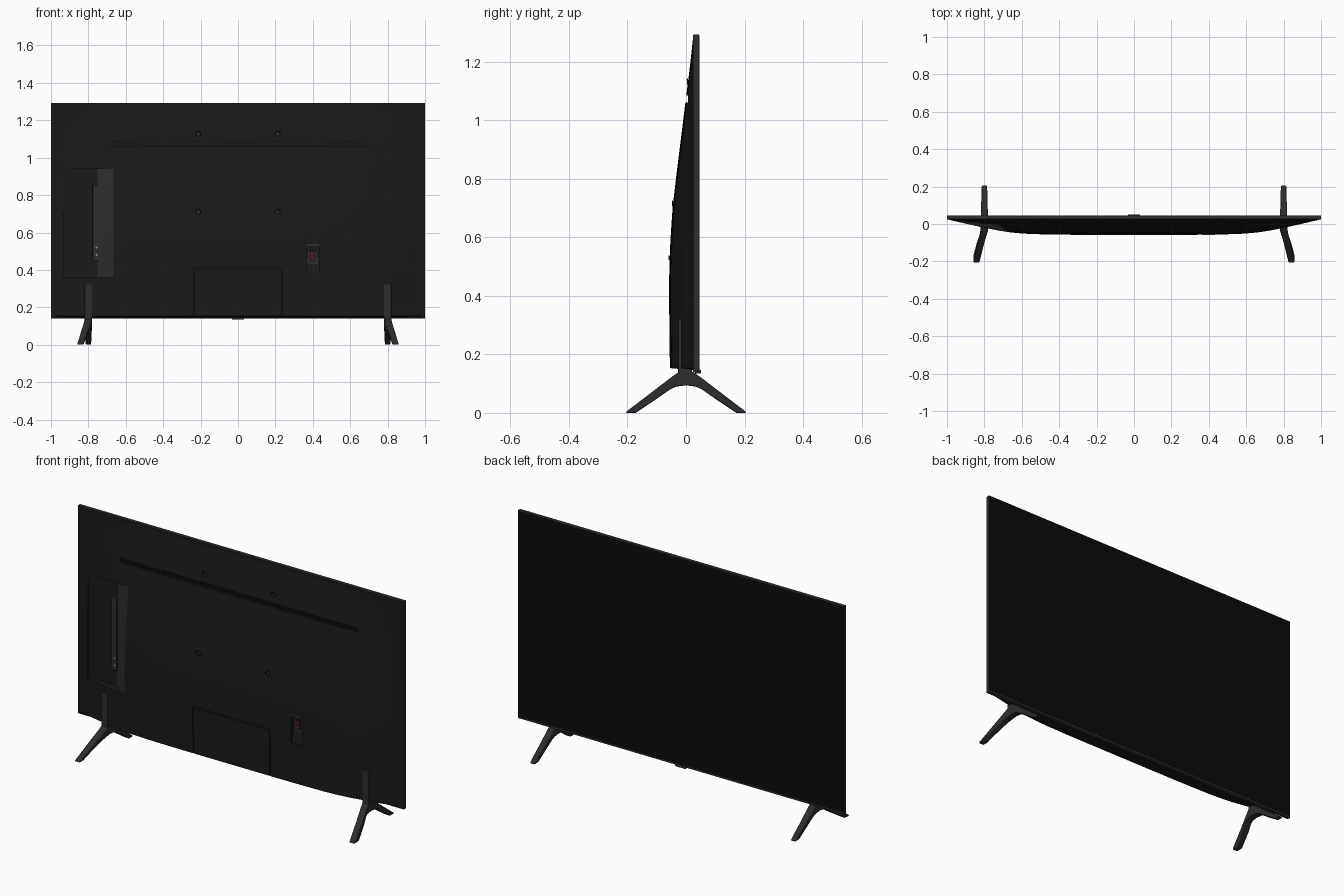
import bpy, bmesh, math
from mathutils import Vector

if "Cube" in bpy.data.objects:
    bpy.data.objects.remove(bpy.data.objects["Cube"])


def material(name, r, g, b):
    m = bpy.data.materials.new(name)
    m.diffuse_color = (r, g, b, 1)
    m.use_nodes = True
    m.node_tree.nodes["Principled BSDF"].inputs["Base Color"].default_value = m.diffuse_color
    return m


BODY = material("body_black", .010, .010, .010)
TRIM = material("trim_grey", .026, .026, .026)
GLASS = material("screen_black", .003, .003, .003)
RED = material("socket_red", .25, .01, .01)
METAL = material("port_metal", .3, .3, .3)


def make(name, bm, mat):
    bmesh.ops.recalc_face_normals(bm, faces=bm.faces)
    me = bpy.data.meshes.new(name)
    bm.to_mesh(me)
    bm.free()
    ob = bpy.data.objects.new(name, me)
    bpy.context.collection.objects.link(ob)
    me.materials.append(mat)
    return ob


def add_box(bm, x, y, z):
    vs = bmesh.ops.create_cube(bm, size=1)["verts"]
    for v in vs:
        v.co = Vector([(r[0] + r[1]) / 2 + c * (r[1] - r[0]) for c, r in zip(v.co, (x, y, z))])


def box(name, x, y, z, mat, bevel=0):
    bm = bmesh.new()
    add_box(bm, x, y, z)
    if bevel:
        bmesh.ops.bevel(bm, geom=bm.edges[:], offset=bevel, segments=2, affect='EDGES', profile=.5)
    return make(name, bm, mat)


def loft(name, rings, mat):
    bm = bmesh.new()
    rows = [[bm.verts.new(p) for p in r] for r in rings]
    n = len(rows[0])
    for a, b in zip(rows, rows[1:]):
        for i in range(n):
            j = (i + 1) % n
            bm.faces.new((a[i], a[j], b[j], b[i]))
    bm.faces.new(rows[0])
    bm.faces.new(rows[-1])
    return make(name, bm, mat)


def cylinder(name, x, y, z, r, depth, mat):
    bpy.ops.mesh.primitive_cylinder_add(vertices=20, radius=r, depth=depth, location=(x, y, z),
                                        rotation=(math.pi / 2, 0, 0))
    ob = bpy.context.object
    ob.name = name
    ob.data.materials.append(mat)
    return ob


def smooth(ob, angle=30):
    bpy.ops.object.select_all(action='DESELECT')
    ob.select_set(True)
    bpy.context.view_layer.objects.active = ob
    bpy.ops.object.shade_smooth_by_angle(angle=math.radians(angle))


def interp(knots, t):
    for (a, u), (b, v) in zip(knots, knots[1:]):
        if t <= b:
            return u + (v - u) * (t - a) / (b - a)
    return knots[-1][1]


# Back surface: depth by height times falloff towards the sides
DEPTH = [(.15, .082), (.30, .084), (.45, .085), (.58, .081), (.70, .073), (.82, .059),
         (.94, .044), (1.07, .028), (1.18, .014), (1.29, .002)]
FALL = [(0, 1), (.3, 1), (.45, .98), (.55, .95), (.62, .9), (.7, .79), (.8, .56), (.9, .3), (1, .02)]


def surf(x, z):
    return .027 - interp(DEPTH, z) * interp(FALL, abs(x))


# Back shell
NX, NZ = 50, 28
bm = bmesh.new()
grid = []
for j in range(NZ + 1):
    z = .153 + (1.287 - .153) * j / NZ
    row = []
    for i in range(NX + 1):
        x = -.997 + 1.994 * i / NX
        row.append(bm.verts.new((x, surf(x, z), z)))
    grid.append(row)
for a, b in zip(grid, grid[1:]):
    for i in range(NX):
        bm.faces.new((a[i], a[i + 1], b[i + 1], b[i]))
rim = [e for e in bm.edges if e.is_boundary]
new = bmesh.ops.extrude_edge_only(bm, edges=rim)["geom"]
for v in [g for g in new if isinstance(g, bmesh.types.BMVert)]:
    v.co.y = .035
    if v.co.z < .16:
        v.co.z = .145
bmesh.ops.contextual_create(bm, geom=[e for e in bm.edges if e.is_boundary])
shell = make("back_shell", bm, BODY)

# Cutters: vent slot, port bay, cover seams, power bay, mount holes
cutters = [
    box("cut_vent", (-.73, .73), (-.1, .014), (1.06, 1.084), BODY),
    box("cut_ports", (-.93, -.665), (-.1, .02), (.36, .94), BODY),
    box("cut_seam_top", (-.238, .238), (-.1, -.046), (.406, .413), BODY),
]
for s in (-1, 1):
    cutters.append(box("cut_seam_side", (s * .235 - .003, s * .235 + .003), (-.1, -.046), (.1, .4085), BODY))
power = [(-.1, .535), (-.02, .525), (-.02, .5), (-.05, .372), (-.1, .37)]
cutters.append(loft("cut_power", [[(x, y, z) for y, z in power] for x in (.365, .432)], BODY))
holes = [(x, z) for x in (-.212, .212) for z in (.71, 1.127)]
for x, z in holes:
    cutters.append(cylinder("cut_hole", x, surf(x, z), z, .014, .024, BODY))
for c in cutters:
    c.hide_render = True
    mod = shell.modifiers.new("cut", 'BOOLEAN')
    mod.operation, mod.object, mod.solver = 'DIFFERENCE', c, 'EXACT'
dg = bpy.context.evaluated_depsgraph_get()
cut_mesh = bpy.data.meshes.new_from_object(shell.evaluated_get(dg))
shell.modifiers.clear()
shell.data = cut_mesh
for c in cutters:
    bpy.data.objects.remove(c)
smooth(shell, 20)

# Panel frame and screen
box("panel_frame", (-1, 1), (.025, .045), (.14, 1.293), TRIM, .002)
box("screen", (-.996, .996), (.04, .0458), (.15, 1.289), GLASS)
box("rear_frame_cover", (-.998, .998), (.0235, .03), (.142, 1.291), BODY)
box("sensor_bump", (-.032, .032), (.03, .051), (.134, .148), TRIM, .003)

# Vent ribs
bm = bmesh.new()
for i in range(73):
    x = -.72 + i * .02
    add_box(bm, (x - .005, x + .005), (.007, .016), (1.06, 1.084))
make("vent_ribs", bm, BODY)

# Wall mount rings and screws
for x, z in holes:
    bpy.ops.mesh.primitive_torus_add(major_radius=.014, minor_radius=.0025, major_segments=24, minor_segments=8,
                                     location=(x, surf(x, z), z), rotation=(math.pi / 2 + .1, 0, 0))
    ring = bpy.context.object
    ring.name = "mount_ring"
    ring.data.materials.append(BODY)
    smooth(ring, 60)
    smooth(cylinder("mount_screw", x, surf(x, z) + .009, z, .009, .008, TRIM))

# Port bay: sloped wall, ledge and connectors
zs = [.36 + .58 * i / 10 for i in range(11)]
smooth(loft("port_wall", [[(-.665, surf(-.665, z), z), (-.75, .012, z), (-.75, .022, z), (-.665, .022, z)]
                          for z in zs], TRIM))
box("port_ledge", (-.777, -.745), (.002, .022), (.45, .855), TRIM, .002)
for z in (.48, .52):
    cylinder("round_port", -.756, .002, z, .005, .006, METAL)
for z in (.58, .64, .70, .76):
    box("flat_port", (-.7785, -.77), (.006, .014), (z - .018, z + .018), BODY)

# Power socket
box("power_lip", (.364, .433), (-.06, -.03), (.522, .538), TRIM, .002)
box("power_plate", (.368, .429), (-.036, -.018), (.38, .505), TRIM)
box("power_socket", (.383, .411), (-.041, -.03), (.445, .505), BODY)
for z in (.465, .485):
    cylinder("socket_pin", .397, -.042, z, .008, .006, RED)

# Legs: (top y, top z, under y, under z, x, half width)
SECTIONS = [(-.207, 0, -.172, 0, .842, .016), (-.202, .006, -.16, .008, .841, .017),
            (-.11, .076, -.09, .055, .82, .018), (-.05, .122, -.055, .08, .805, .019),
            (-.025, .14, -.033, .09, .8, .02), (0, .145, 0, .094, .8, .02),
            (.025, .14, .033, .09, .8, .02), (.05, .122, .055, .08, .8, .019),
            (.11, .076, .09, .055, .8, .017), (.202, .006, .16, .008, .8, .015), (.207, 0, .172, 0, .8, .014)]
for s in (-1, 1):
    rings = []
    for ty, tz, uy, uz, x, w in SECTIONS:
        rings.append([(s * (x - w), ty, tz), (s * (x + w), ty, tz), (s * (x + w), uy, uz), (s * (x - w), uy, uz)])
    leg = loft("leg", rings, TRIM)
    bev = leg.modifiers.new("soft", 'BEVEL')
    bev.width, bev.segments, bev.angle_limit = .004, 2, math.radians(50)
    smooth(leg, 40)
    box("leg_bracket", (s * .8 - .02, s * .8 + .02), (-.027, .02), (.125, .322), TRIM, .003)
